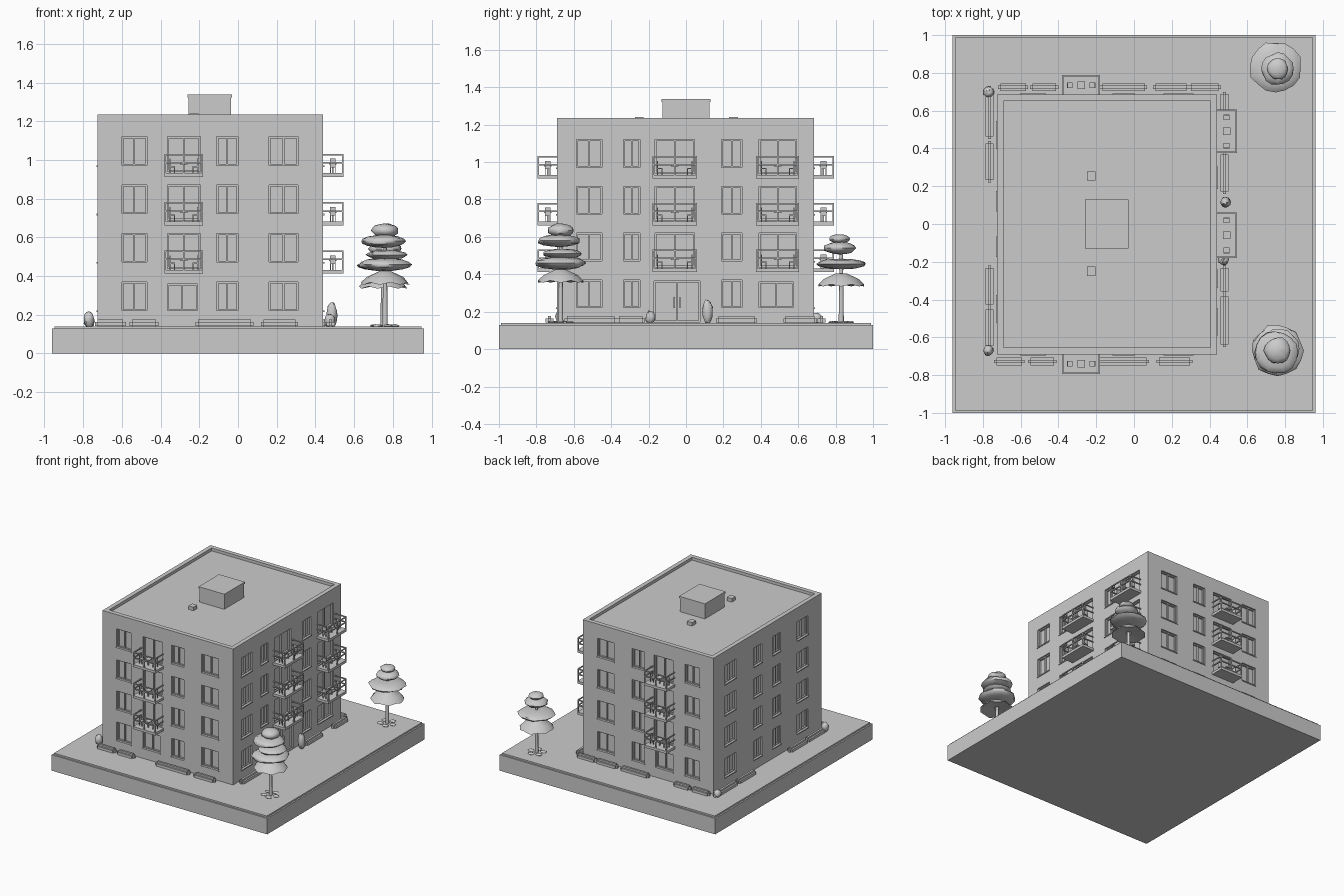
import bpy, bmesh, math, random
from mathutils import Vector, Matrix

random.seed(4)
if "Cube" in bpy.data.objects:
    bpy.data.objects.remove(bpy.data.objects["Cube"], do_unlink=True)

grey = bpy.data.materials.new("plain grey")
grey.use_nodes = True
GREY = (0.6, 0.6, 0.6, 1)
grey.diffuse_color = GREY
grey.node_tree.nodes["Principled BSDF"].inputs["Base Color"].default_value = GREY


def finish(bm, name, smooth=False):
    bmesh.ops.recalc_face_normals(bm, faces=bm.faces)
    mesh = bpy.data.meshes.new(name)
    bm.to_mesh(mesh)
    bm.free()
    mesh.materials.append(grey)
    obj = bpy.data.objects.new(name, mesh)
    bpy.context.collection.objects.link(obj)
    bpy.ops.object.select_all(action="DESELECT")
    obj.select_set(True)
    bpy.context.view_layer.objects.active = obj
    if smooth:
        bpy.ops.object.shade_smooth_by_angle(angle=math.radians(45))
    return obj


def box(bm, lo, hi):
    lo, hi = Vector(lo), Vector(hi)
    size = hi - lo
    mat = Matrix.Translation((lo + hi) / 2) @ Matrix.Diagonal([abs(s) for s in size] + [1])
    return bmesh.ops.create_cube(bm, size=1, matrix=mat)["verts"]


def blob(bm, centre, radii, wobble=0.0, u=12, v=8):
    mat = Matrix.Translation(centre) @ Matrix.Diagonal([*radii, 1])
    for vert in bmesh.ops.create_uvsphere(bm, u_segments=u, v_segments=v, radius=1, matrix=mat)["verts"]:
        vert.co += (vert.co - Vector(centre)) * random.uniform(-wobble, wobble)


# Wall frames: axis along the wall, plane position, outward sign
X0, X1, Y0, Y1 = -0.725, 0.44, -0.69, 0.685
GROUND, TOP, DECK = 0.14, 1.235, 1.212
WALLS = {"front": ("x", Y0, -1), "back": ("x", Y1, 1),
         "right": ("y", X1, 1), "left": ("y", X0, -1)}


def wall_box(bm, wall, u0, u1, z0, z1, d0, d1):
    axis, plane, sign = WALLS[wall]
    a, b = plane + sign * d0, plane + sign * d1
    if axis == "x":
        box(bm, (u0, a, z0), (u1, b, z1))
    else:
        box(bm, (a, u0, z0), (b, u1, z1))


# Column layout: ends of each window or balcony along its wall
FACADE = [(-0.60, -0.47), (-0.11, 0.0), (0.16, 0.31)]
WINDOWS = {"front": FACADE, "back": FACADE,
           "right": [(-0.585, -0.45), (-0.335, -0.245), (0.19, 0.30)],
           "left": [(-0.52, -0.38), (-0.17, -0.07), (0.07, 0.17), (0.40, 0.54)]}
BALCONIES = {"front": [(-0.38, -0.18)], "back": [(-0.38, -0.18)],
             "right": [(-0.18, 0.06), (0.375, 0.605)], "left": []}
ROWS = [0.22 + 0.25 * i for i in range(4)]
openings = []
for wall in WALLS:
    for row, z in enumerate(ROWS):
        openings += [(wall, a, b, z, z + 0.15) for a, b in WINDOWS[wall]]
        for a, b in BALCONIES[wall]:
            if row:
                openings.append((wall, a + 0.015, b - 0.015, z - 0.03, z + 0.15))
            elif a != -0.18:
                openings.append((wall, a + 0.015, b - 0.03, z, z + 0.14))
openings.append(("right", -0.17, 0.075, GROUND + 0.005, 0.365))

# Plot slab
bm = bmesh.new()
box(bm, (-0.96, -1, 0), (0.96, 1, GROUND))
edges = [e for e in bm.edges if all(v.co.z > 0.1 for v in e.verts)]
bmesh.ops.bevel(bm, geom=edges, offset=0.012, segments=2, affect="EDGES")
finish(bm, "plot_slab", True)

# Building shell with recessed openings and sunken roof
bm = bmesh.new()
box(bm, (X0, Y0, GROUND - 0.02), (X1, Y1, TOP))
shell = finish(bm, "building_shell")
bm = bmesh.new()
for o in openings:
    wall_box(bm, *o, -0.025, 0.05)
box(bm, (X0 + 0.035, Y0 + 0.035, DECK), (X1 - 0.035, Y1 - 0.035, TOP + 0.1))
cutter = finish(bm, "opening_cutter")
cutter.hide_render = True
mod = shell.modifiers.new("openings", "BOOLEAN")
mod.operation, mod.solver, mod.object = "DIFFERENCE", "EXACT", cutter
bpy.context.view_layer.objects.active = shell
bpy.ops.object.modifier_apply(modifier=mod.name)
bpy.data.objects.remove(cutter, do_unlink=True)

# Frames, mullions and sills
bm = bmesh.new()
F = 0.008
for wall, a, b, z0, z1 in openings:
    mid = (a + b) / 2
    for u0, u1, w0, w1 in ((a, a + F, z0, z1), (b - F, b, z0, z1), (mid - F / 2, mid + F / 2, z0, z1),
                           (a, b, z0, z0 + F), (a, b, z1 - F, z1)):
        wall_box(bm, wall, u0, u1, w0, w1, -0.026, -0.012)
    if z1 - z0 < 0.16:
        wall_box(bm, wall, a - 0.004, b + 0.004, z0 - 0.006, z0 + 0.002, -0.026, 0.006)
finish(bm, "window_frames")

# Entrance door handles
bm = bmesh.new()
for u in (-0.066, -0.035):
    wall_box(bm, "right", u, u + 0.006, 0.22, 0.28, -0.026, -0.006)
finish(bm, "entrance_handles")


# Balcony: slab, railing and a small seating group
def balcony(wall, a, b, z):
    depth, t, top = 0.105, 0.008, z + 0.12
    bm = bmesh.new()
    wall_box(bm, wall, a, b, z, z + 0.02, -0.01, depth)
    finish(bm, wall + "_balcony_slab")
    bm = bmesh.new()
    for h in (top - t, z + 0.07):
        wall_box(bm, wall, a, b, h, h + t, depth - t, depth)
        for u in (a, b - t):
            wall_box(bm, wall, u, u + t, h, h + t, 0, depth)
    for u in (a, (a + b - t) / 2, b - t):
        wall_box(bm, wall, u, u + t, z + 0.01, top, depth - t, depth)
    finish(bm, wall + "_balcony_railing")
    bm = bmesh.new()
    floor = z + 0.02
    for u, back in ((a + 0.025, 0), (b - 0.055, 0.024)):
        wall_box(bm, wall, u, u + 0.03, floor + 0.03, floor + 0.037, 0.035, 0.065)
        wall_box(bm, wall, u + back, u + back + 0.006, floor + 0.03, floor + 0.075, 0.035, 0.065)
        for du in (0, 0.025):
            for d in (0.035, 0.06):
                wall_box(bm, wall, u + du, u + du + 0.005, floor, floor + 0.03, d, d + 0.005)
    mid = (a + b) / 2
    wall_box(bm, wall, mid - 0.02, mid + 0.02, floor + 0.045, floor + 0.051, 0.03, 0.07)
    wall_box(bm, wall, mid - 0.004, mid + 0.004, floor, floor + 0.046, 0.046, 0.054)
    finish(bm, wall + "_balcony_furniture")


for wall, spans in BALCONIES.items():
    for a, b in spans:
        for z in ROWS[1:]:
            balcony(wall, a, b, z - 0.058)

# Roof stair house and vents
bm = bmesh.new()
box(bm, (-0.255, -0.125, DECK - 0.01), (-0.035, 0.125, 1.325))
box(bm, (-0.26, -0.13, 1.322), (-0.03, 0.13, 1.337))
finish(bm, "roof_stair_house")
bm = bmesh.new()
for y in (0.255, -0.25):
    box(bm, (-0.25, y - 0.024, DECK - 0.01), (-0.205, y + 0.024, 1.24))
finish(bm, "roof_vents")

# Low hedges along the walls
HEDGES = {"front": [(-0.74, -0.58), (-0.56, -0.41), (-0.22, 0.08), (0.12, 0.31)],
          "back": [(-0.72, -0.56), (-0.55, -0.40), (-0.18, 0.07), (0.10, 0.29), (0.29, 0.46)],
          "right": [(-0.65, -0.37), (-0.37, -0.22), (0.16, 0.38), (0.52, 0.70)],
          "left": [(-0.66, -0.44), (-0.44, -0.22), (0.22, 0.44), (0.45, 0.73)]}
bm = bmesh.new()
for wall, spans in HEDGES.items():
    for a, b in spans:
        wall_box(bm, wall, a, b, GROUND - 0.01, GROUND + 0.036, 0.018, 0.06)
bmesh.ops.bevel(bm, geom=bm.edges[:], offset=0.013, segments=2, affect="EDGES")
finish(bm, "hedges", True)

# Upright shrubs
bm = bmesh.new()
for x, y, h in ((0.485, 0.115, 0.13), (0.475, -0.19, 0.07), (-0.77, -0.67, 0.08), (-0.77, 0.70, 0.06)):
    blob(bm, (x, y, GROUND + h / 2 - 0.005), (0.028, 0.028, h / 2), 0.1)
finish(bm, "shrubs", True)


# Trees: trunk, skirt canopy and stacked flat crowns
def tree(name, x, y, lift, tiers):
    bm = bmesh.new()
    bmesh.ops.create_cone(bm, cap_ends=True, segments=8, radius1=0.014, radius2=0.008, depth=0.46,
                          matrix=Matrix.Translation((x, y, GROUND + 0.225)))
    for i in range(5):
        rot = Matrix.Rotation(i * math.tau / 5, 4, "Z")
        tip = rot @ Vector((0.05, 0, 0))
        blob(bm, (x + tip.x, y + tip.y, GROUND + 0.003), (0.025, 0.02, 0.008), 0.1, 8, 6)
    finish(bm, name + "_trunk", True)
    bm = bmesh.new()
    n = 14
    rings = [[bm.verts.new((x + r * math.cos(k * math.tau / n), y + r * math.sin(k * math.tau / n),
                            z + lift + (0.012 * (k % 2) if r > 0.1 else 0))) for k in range(n)]
             for r, z in ((0.02, 0.355), (0.125, 0.335), (0.095, 0.375), (0.03, 0.405))]
    for lower, upper in zip(rings, rings[1:] + rings[:1]):
        for k in range(n):
            bm.faces.new((lower[k], lower[(k + 1) % n], upper[(k + 1) % n], upper[k]))
    for dx, dy, z, r, h in tiers:
        blob(bm, (x + dx, y + dy, z), (r, r, h), 0.06, 16, 8)
    finish(bm, name + "_crown", True)


tree("front_tree", 0.76, -0.67, 0.02, [(0, 0, 0.46, 0.135, 0.035), (0.01, 0.01, 0.51, 0.105, 0.026),
                                       (-0.01, -0.01, 0.58, 0.115, 0.033), (0, 0, 0.635, 0.07, 0.036)])
tree("back_tree", 0.75, 0.83, 0, [(0, 0, 0.455, 0.135, 0.028), (0.01, -0.01, 0.54, 0.085, 0.034),
                                  (0.01, -0.01, 0.59, 0.055, 0.024)])
